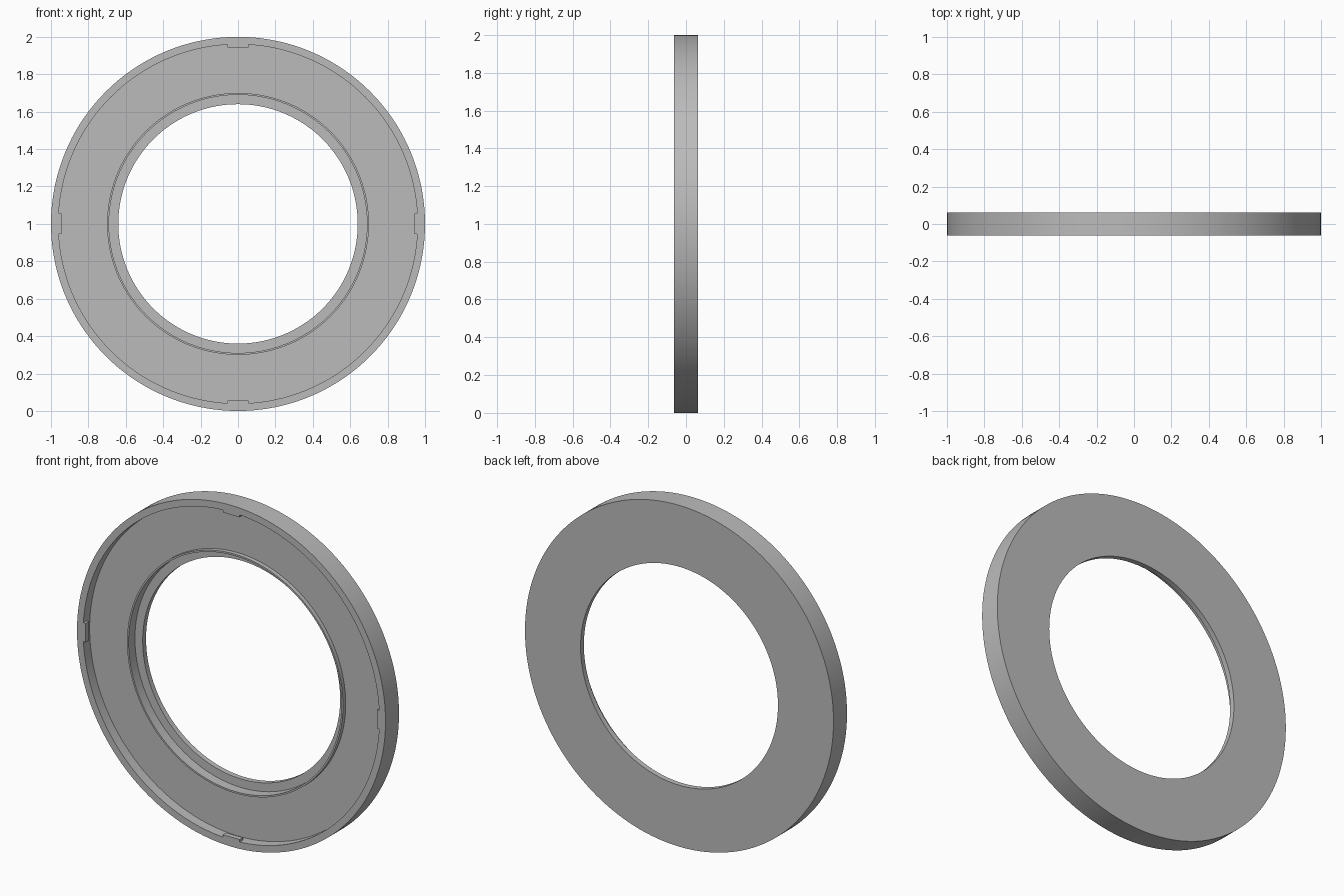
import bpy, bmesh, math
from mathutils import Matrix, Vector

cube = bpy.data.objects.get("Cube")
if cube:
    bpy.data.objects.remove(cube)

HALF = 0.0625      # half of the thickness
TAB_DEPTH = 0.03

grey = bpy.data.materials.new("mid grey")
grey.use_nodes = True
colour = (0.5, 0.5, 0.5, 1)
grey.diffuse_color = colour
grey.node_tree.nodes["Principled BSDF"].inputs["Base Color"].default_value = colour


def make_object(name, bm):
    bmesh.ops.recalc_face_normals(bm, faces=bm.faces)
    mesh = bpy.data.meshes.new(name)
    bm.to_mesh(mesh)
    bm.free()
    mesh.materials.append(grey)
    obj = bpy.data.objects.new(name, mesh)
    bpy.context.collection.objects.link(obj)
    obj.location.z = 1
    return obj


# Ring body: cross-section as (radius, depth behind the front), turned about y
profile = [(1, 0), (1, 0.125),                  # outer wall
           (0.64, 0.125), (0.64, 0.094),        # back plate and hole
           (0.69, 0.094), (0.69, 0.035),        # inner ledge
           (0.70, 0.035), (0.70, 0.06),         # thin raised lip
           (0.96, 0.06), (0.96, 0)]             # recessed floor, outer rim
bm = bmesh.new()
verts = [bm.verts.new((r, d - HALF, 0)) for r, d in profile]
edges = [bm.edges.new((v, verts[i - 1])) for i, v in enumerate(verts)]
bmesh.ops.spin(bm, geom=verts + edges, axis=(0, 1, 0), cent=(0, 0, 0),
               angle=math.tau, steps=144, use_merge=True)
bmesh.ops.remove_doubles(bm, verts=bm.verts, dist=1e-5)
ring = make_object("ring_body", bm)

# Four small tabs on the inside of the rim, flush with its front
bm = bmesh.new()
for i in range(4):
    place = (Matrix.Rotation(i * math.pi / 2, 4, 'Y')
             @ Matrix.Translation(Vector((0.962, TAB_DEPTH / 2 - HALF, 0)))
             @ Matrix.Diagonal((0.036, TAB_DEPTH, 0.11, 1)))
    bmesh.ops.create_cube(bm, size=1, matrix=place)
tabs = make_object("rim_tabs", bm)

# Join the tabs into the rim
union = ring.modifiers.new("join_tabs", 'BOOLEAN')
union.operation = 'UNION'
union.solver = 'EXACT'
union.object = tabs
bpy.ops.object.select_all(action='DESELECT')
bpy.context.view_layer.objects.active = ring
ring.select_set(True)
bpy.context.view_layer.update()
bpy.ops.object.modifier_apply(modifier=union.name)
bpy.data.objects.remove(tabs)

bpy.ops.object.shade_smooth_by_angle(angle=math.radians(30))
